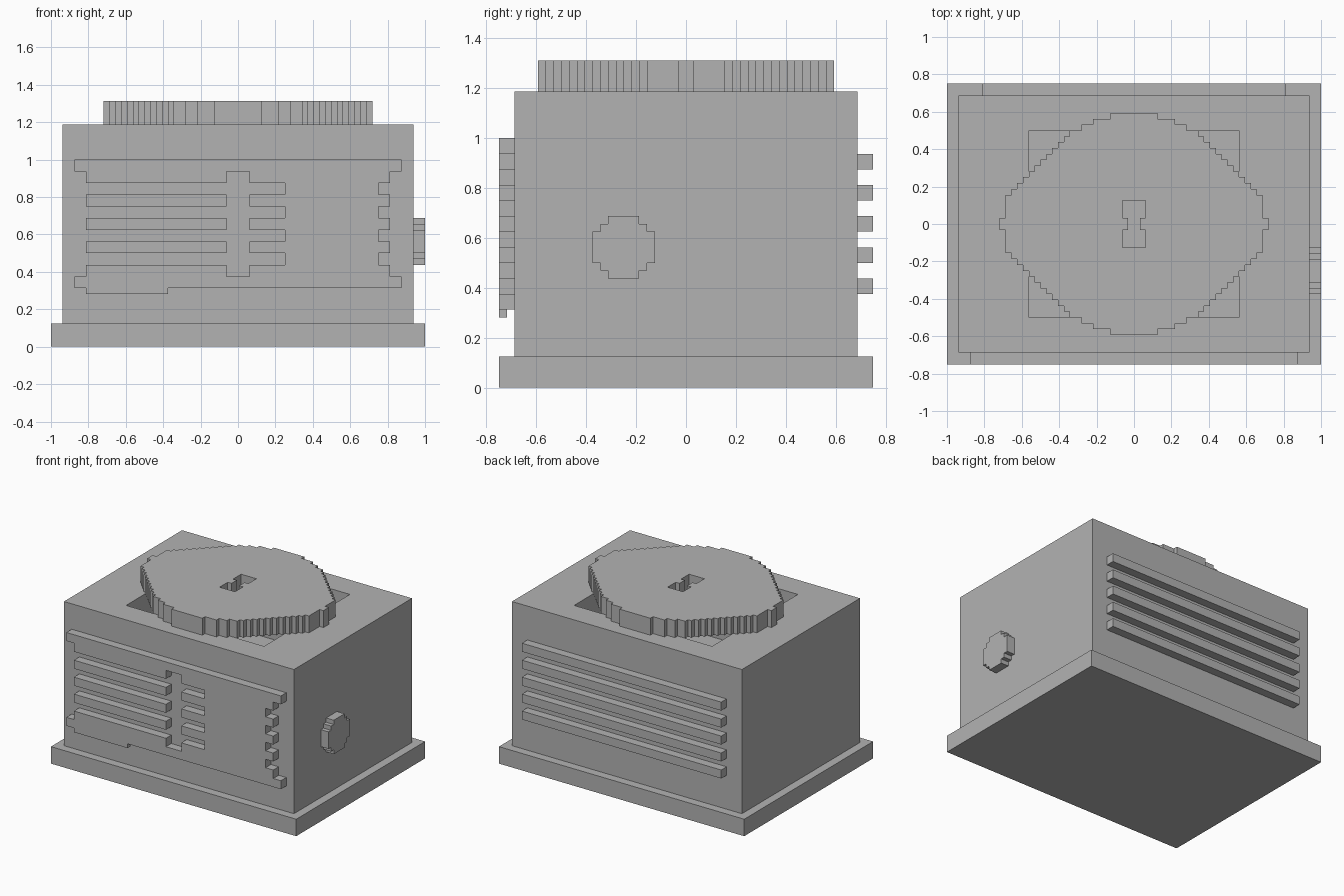
import bpy
import bmesh

if "Cube" in bpy.data.objects:
    bpy.data.objects.remove(bpy.data.objects["Cube"])

U = 1 / 32  # model grid step

grey = bpy.data.materials.new("plain_grey")
grey.diffuse_color = (0.45, 0.45, 0.45, 1)
grey.use_nodes = True
grey.node_tree.nodes["Principled BSDF"].inputs["Base Color"].default_value = grey.diffuse_color


def prism(name, outline, lo, hi, axis):
    """Extrude a 2D outline (grid steps) from lo to hi along x, y or z."""
    place = {"x": lambda a, b, d: (d, a, b),
             "y": lambda a, b, d: (a, d, b),
             "z": lambda a, b, d: (a, b, d)}[axis]
    bm = bmesh.new()
    ends = [[bm.verts.new([c * U for c in place(a, b, d)]) for a, b in outline]
            for d in (lo, hi)]
    bm.faces.new(ends[0])
    bm.faces.new(ends[1])
    n = len(outline)
    for i in range(n):
        j = (i + 1) % n
        bm.faces.new((ends[0][i], ends[0][j], ends[1][j], ends[1][i]))
    bmesh.ops.recalc_face_normals(bm, faces=bm.faces)
    mesh = bpy.data.meshes.new(name)
    bm.to_mesh(mesh)
    bm.free()
    mesh.materials.append(grey)
    obj = bpy.data.objects.new(name, mesh)
    bpy.context.collection.objects.link(obj)
    return obj


def box(name, x0, x1, y0, y1, z0, z1):
    return prism(name, [(x0, y0), (x1, y0), (x1, y1), (x0, y1)], z0, z1, "z")


def stepped(levels, ca=0, cb=0):
    """Symmetric stair-step outline from (height, half width), top to bottom."""
    quarter = []
    for i, (h, w) in enumerate(levels):
        quarter.append((w, h))
        quarter.append((w, levels[i + 1][0] if i + 1 < len(levels) else 0))
    quarter.pop()
    right = quarter + [(w, -h) for w, h in reversed(quarter)]
    pts = right + [(-w, h) for w, h in reversed(right)]
    return [(a + ca, b + cb) for a, b in pts]


def cut(obj, cutter):
    """Subtract the cutter and remove it."""
    mod = obj.modifiers.new("cut", "BOOLEAN")
    mod.operation = "DIFFERENCE"
    mod.solver = "EXACT"
    mod.object = cutter
    bpy.context.view_layer.update()
    graph = bpy.context.evaluated_depsgraph_get()
    mesh = bpy.data.meshes.new_from_object(obj.evaluated_get(graph))
    obj.modifiers.clear()
    obj.data = mesh
    bpy.data.objects.remove(cutter)


# Base slab and main housing with an open well in its top
box("base", -32, 32, -24, 24, 0, 4)
body = box("housing", -30, 30, -22, 22, 4, 38)
cut(body, box("well_cutter", -18, 18, -16, 16, 22, 44))

# Stepped lid over the well, with a waisted slot through it
lid_levels = [(19, 4), (18, 7), (17, 9)]
lid_levels += [(h, 27 - h) for h in range(16, 4, -1)] + [(1, 23)]
lid = prism("lid", stepped(lid_levels), 38, 42, "z")
slot = [(-2, -4), (2, -4), (2, -1), (1, -1), (1, 1), (2, 1),
        (2, 4), (-2, 4), (-2, 1), (-1, 1), (-1, -1), (-2, -1)]
cut(lid, prism("slot_cutter", slot, 36, 44, "z"))

# Front panel: toothed right edge, slots beside a central channel
panel = [(-28, 32), (28, 32), (28, 30), (26, 30)]
for t in (28, 24, 20, 16):
    panel += [(26, t), (24, t), (24, t - 2), (26, t - 2)]
panel += [(26, 12), (28, 12), (28, 10), (-28, 10), (-28, 12), (-26, 12),
          (-26, 14), (-2, 14), (-2, 12), (2, 12)]
for b in (14, 18, 22, 26):
    panel += [(2, b), (8, b), (8, b + 2), (2, b + 2)]
panel += [(2, 30), (-2, 30), (-2, 28), (-26, 28), (-26, 30), (-28, 30)]
prism("front_panel", panel, -24, -22, "y")
box("front_panel_lip", -26, -12, -24, -23, 9, 10)

# Free-standing bars at the left of the front panel
for i in range(3):
    box(f"front_bar_{i + 1}", -26, -2, -24, -22, 16 + 4 * i, 18 + 4 * i)

# Rear vent bars
for i in range(5):
    box(f"rear_bar_{i + 1}", -26, 26, 22, 24, 12 + 4 * i, 14 + 4 * i)

# Round stepped knob on the right side
prism("side_knob", stepped([(4, 2), (3, 3), (2, 4)], -8, 18), 30, 32, "x")
